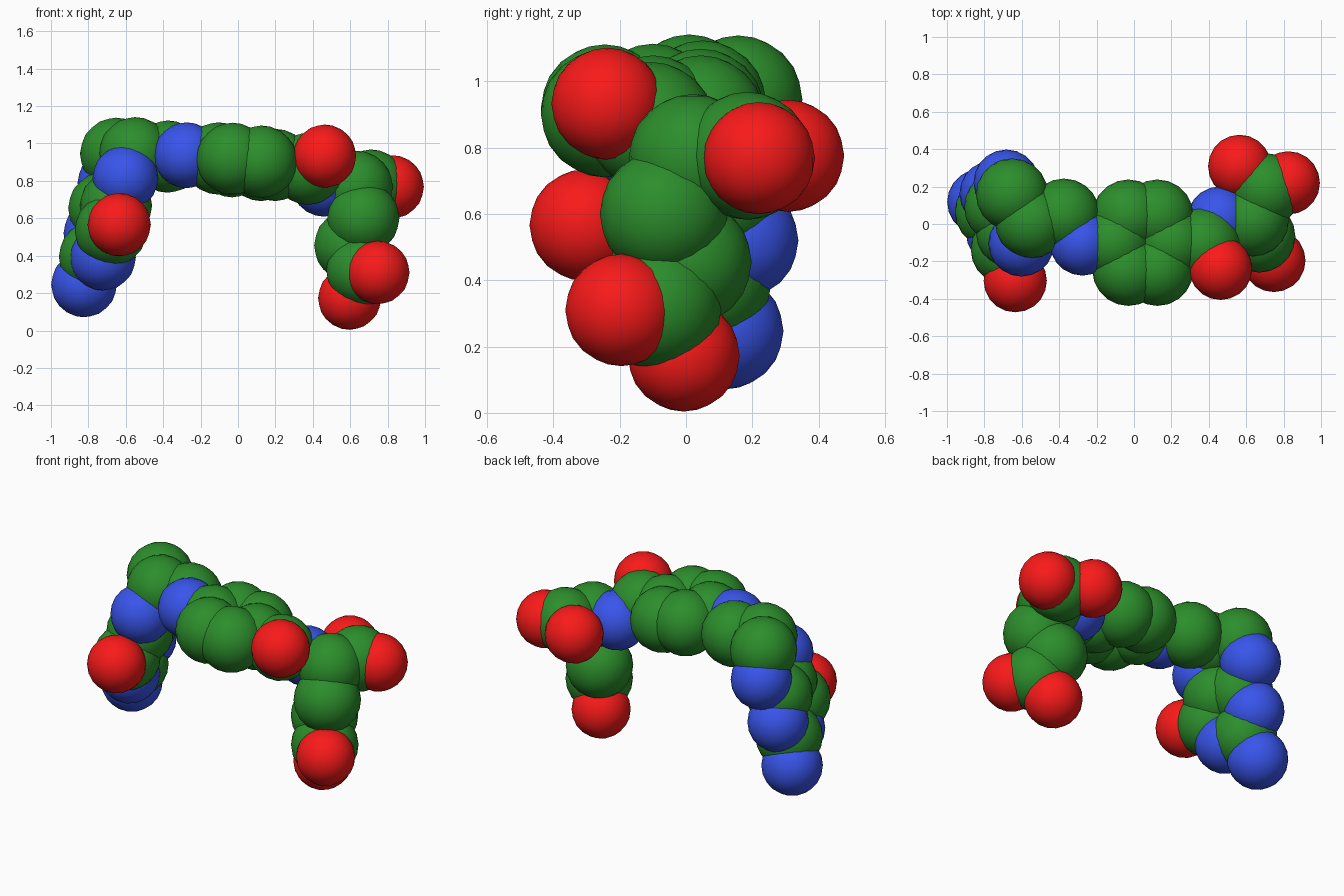
import bpy

# Element: (part name, radius, colour)
KINDS = {
    "C": ("green_ball", 0.193, (0.025, 0.27, 0.025, 1)),
    "N": ("blue_ball", 0.176, (0.04, 0.09, 0.83, 1)),
    "O": ("red_ball", 0.169, (0.95, 0.01, 0.01, 1)),
}

# Ball centres grouped by section of the chain
SECTIONS = {
    "middle_ring": [
        ("C", -0.105, -0.10, 0.92), ("C", -0.03, 0.045, 0.905), ("C", 0.125, 0.045, 0.885),
        ("C", 0.20, -0.10, 0.885), ("C", 0.125, -0.245, 0.903), ("C", -0.03, -0.245, 0.918)],
    "right_link": [
        ("C", 0.375, -0.105, 0.865), ("O", 0.463, -0.237, 0.932), ("N", 0.46, 0.025, 0.785)],
    "right_fork": [
        ("C", 0.635, 0.02, 0.768), ("C", 0.71, 0.185, 0.775),
        ("O", 0.565, 0.308, 0.775), ("O", 0.825, 0.22, 0.768)],
    "right_leg": [
        ("C", 0.67, -0.067, 0.60), ("C", 0.60, 0.005, 0.455), ("C", 0.665, -0.085, 0.322),
        ("O", 0.748, -0.195, 0.31), ("O", 0.597, -0.007, 0.173)],
    "left_link": [
        ("N", -0.275, -0.10, 0.937), ("C", -0.375, 0.05, 0.93)],
    "left_upper_ring": [
        ("C", -0.55, 0.01, 0.948), ("C", -0.652, 0.158, 0.945), ("N", -0.682, 0.222, 0.79),
        ("C", -0.715, 0.09, 0.655), ("C", -0.652, -0.045, 0.668), ("N", -0.602, -0.105, 0.815)],
    "left_lower_ring": [
        ("N", -0.757, 0.163, 0.52), ("C", -0.765, 0.065, 0.395), ("N", -0.722, -0.05, 0.39),
        ("C", -0.68, -0.135, 0.535), ("O", -0.635, -0.303, 0.566), ("N", -0.823, 0.118, 0.247)],
}

mats = {}
for k, (name, r, col) in KINDS.items():
    mats[k] = bpy.data.materials.new(name)
    mats[k].diffuse_color = col


def ball(section, kind, loc):
    name, r, _ = KINDS[kind]
    bpy.ops.mesh.primitive_ico_sphere_add(subdivisions=3, radius=r, location=loc)
    o = bpy.context.object
    o.name = f"{section}_{name}"
    o.data.materials.append(mats[kind])
    bpy.ops.object.shade_smooth()


for section, balls in SECTIONS.items():
    for kind, *loc in balls:
        ball(section, kind, loc)
